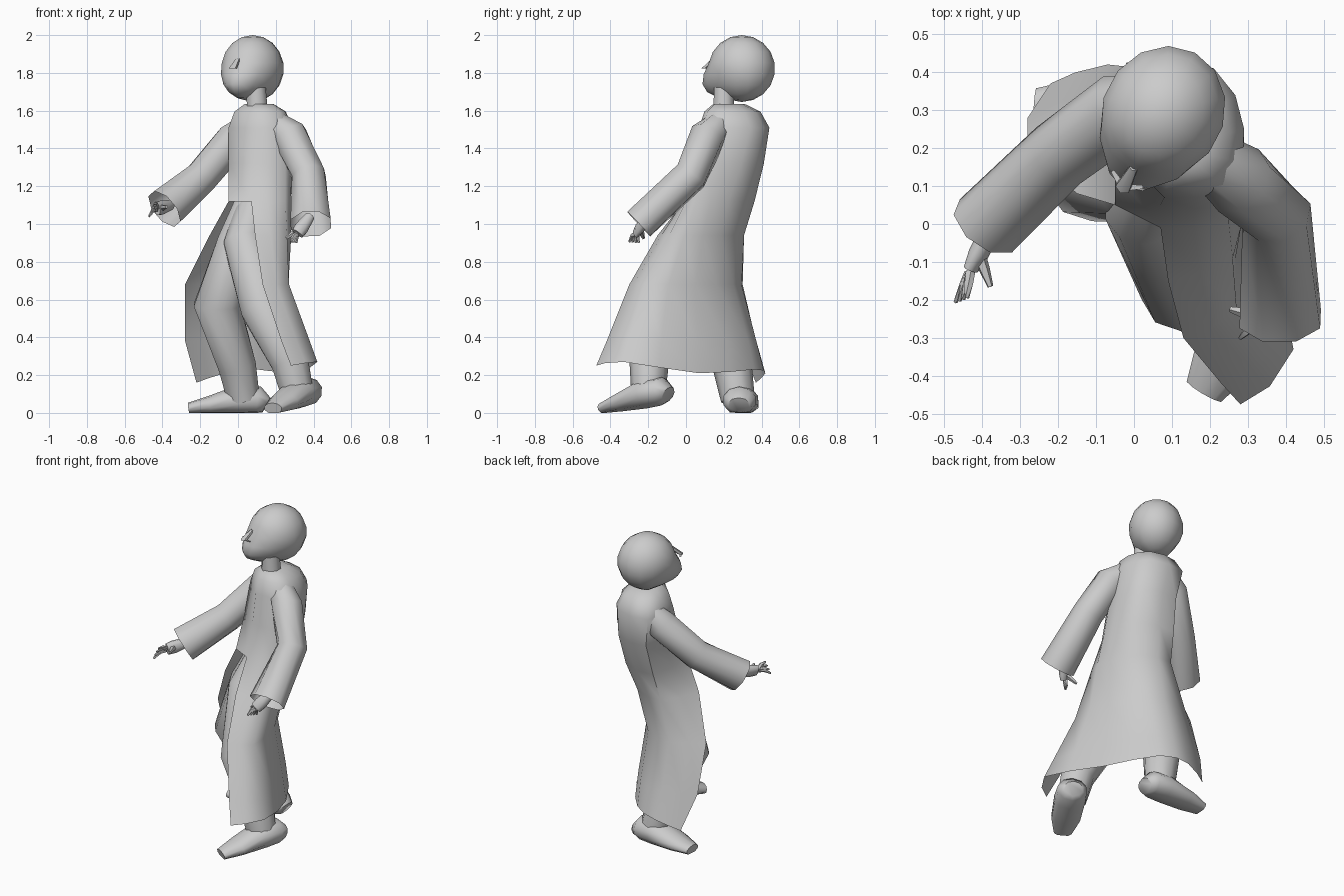
import bpy, bmesh, math
from mathutils import Vector, Matrix

if "Cube" in bpy.data.objects:
    bpy.data.objects.remove(bpy.data.objects["Cube"])


def finish(name, bm, angle=50):
    bmesh.ops.recalc_face_normals(bm, faces=bm.faces)
    me = bpy.data.meshes.new(name)
    bm.to_mesh(me)
    bm.free()
    ob = bpy.data.objects.new(name, me)
    bpy.context.collection.objects.link(ob)
    bpy.ops.object.select_all(action='DESELECT')
    ob.select_set(True)
    bpy.context.view_layer.objects.active = ob
    bpy.ops.object.shade_smooth_by_angle(angle=math.radians(angle))
    return ob


def loft(name, pts, widths, heights=None, n=8, ref=(0, 1, 0), open_end=False):
    """Tube through points, with half widths and half heights; never below the floor."""
    bm = bmesh.new()
    pts = [Vector(p) for p in pts]
    heights = heights or widths
    rings = []
    for i, p in enumerate(pts):
        d = (pts[min(i + 1, len(pts) - 1)] - pts[max(i - 1, 0)]).normalized()
        side = d.cross(Vector(ref)).normalized()
        up = side.cross(d)
        ring = []
        for k in range(n):
            a = 2 * math.pi * (k + 0.5) / n
            v = p + side * widths[i] * math.cos(a) + up * heights[i] * math.sin(a)
            v.z = max(v.z, 0)
            ring.append(bm.verts.new(v))
        rings.append(ring)
    for a, b in zip(rings, rings[1:]):
        for k in range(n):
            bm.faces.new((a[k], a[(k + 1) % n], b[(k + 1) % n], b[k]))
    bm.faces.new(rings[0])
    if not open_end:
        bm.faces.new(rings[-1])
    return finish(name, bm, 60)


# Long open robe: cross-sections run left flap edge -> left side -> back -> right flap edge
sections = {
    1.51: [(.08, .07), (.25, .09), (.29, .25), (.21, .41), (-.02, .425), (-.05, .20)],
    1.32: [(.07, .05), (.25, .05), (.29, .20), (.23, .37), (.01, .40), (-.05, .14)],
    1.12: [(.07, -.01), (.25, 0), (.28, .13), (.22, .31), (-.01, .355), (-.05, .05)],
    .94: [(.09, -.15), (.26, -.09), (.27, .09), (.17, .26), (-.03, .305), (-.15, .08)],
    .68: [(.13, -.30), (.27, -.22), (.23, .05), (.10, .25), (-.09, .30), (-.28, .19)],
    .38: [(.23, -.42), (.38, -.30), (.28, .06), (.10, .33), (-.08, .37), (-.28, .28)],
    .22: [(.28, -.475), (.42, -.33), (.30, .07), (.10, .36), (-.07, .42), (-.22, .37)],
}
rows = [[Vector((x, y, z)) for x, y in s] for z, s in sections.items()]
for v, dz in zip(rows[-1], (.03, .05, -.01, .01, -.01, -.06)):  # uneven hem
    v.z += dz
neck_base = Vector((.105, .205, 1.63))
shoulder = rows[0]
for shrink, z in ((.8, 1.595), (.45, 1.635)):  # sloping shoulders and collar
    ring = [neck_base.lerp(v, shrink) for v in shoulder]
    for v in ring:
        v.z = z
    rows.insert(0, ring)
bm = bmesh.new()
grid = []
for p in rows:
    out = [p[0]]
    for i in range(len(p) - 1):
        a, d = p[max(i - 1, 0)], p[min(i + 2, len(p) - 1)]
        out += [(9 * (p[i] + p[i + 1]) - a - d) / 16, p[i + 1]]
    grid.append([bm.verts.new(v) for v in out])
for r, (a, b) in enumerate(zip(grid, grid[1:])):
    for k in range(len(a) - 1):
        bm.faces.new((a[k], a[k + 1], b[k + 1], b[k]))
    if r < 4:  # closed chest above the opening
        bm.faces.new((a[-1], a[0], b[0], b[-1]))
bm.faces.new(grid[0])
finish("robe", bm, 60)

# Sleeves with open flared cuffs
arm_w, arm_h = (.07, .098, .094, .115), (.07, .098, .094, .095)
loft("left_sleeve", [(.18, .19, 1.54), (.275, .115, 1.465), (.375, .025, 1.255), (.385, -.25, 1.0)],
     arm_w, arm_h, open_end=True)
loft("right_sleeve", [(.05, .33, 1.52), (-.03, .305, 1.44), (-.20, .18, 1.24), (-.39, -.005, 1.08)],
     arm_w, arm_h, open_end=True)

# Trouser legs
leg_r = (.09, .115, .13, .105, .09)
loft("left_leg", [(.08, .15, 1.09), (.035, .045, .9), (.14, -.16, .55), (.275, -.195, .27), (.315, -.20, .1)],
     leg_r, n=10)
loft("right_leg", [(.06, .17, 1.09), (0, .12, .9), (-.11, .135, .57), (-.005, .245, .25), (.03, .275, .07)],
     leg_r, n=10)


# Shoes share one profile from heel to toe
def shoe(name, heel, toe, lift):
    heel, toe = Vector(heel), Vector(toe)
    pts, tall = [], (.045, .075, .08, .05, .03)
    for t, h in zip((0, .1, .35, .72, 1), tall):
        p = heel.lerp(toe, t)
        p.z = h * .8 + lift * (1 - t)
        pts.append(p)
    loft(name, pts, (.06, .09, .096, .09, .055), tall, 10, (0, 0, 1))


shoe("left_shoe", (.39, -.095, 0), (.185, -.44, 0), .06)
shoe("right_shoe", (.15, .28, 0), (-.26, .305, 0), .005)


# Hands: palm plus a fan of tapered fingers and a thumb
def hand(side, wrist, knuckle, first, last, thumb):
    wrist, knuckle, first, last, thumb = map(Vector, (wrist, knuckle, first, last, thumb))
    palm = wrist.lerp(knuckle, .7)
    loft(side + "_palm", [wrist, palm, knuckle], (.028, .04, .036), (.028, .026, .018))
    for i in range(4):
        tip = first.lerp(last, i / 3)
        mid = knuckle.lerp(tip, .5) + Vector((0, 0, .012))
        loft(f"{side}_finger_{i + 1}", [knuckle.lerp(tip, .1), mid, tip], (.013, .012, .006), n=5)
    loft(side + "_thumb", [palm, palm.lerp(thumb, .5), thumb], (.018, .015, .008), n=5)


hand("right", (-.36, .02, 1.10), (-.43, -.12, 1.08), (-.47, -.205, 1.04), (-.44, -.195, 1.11), (-.378, -.165, 1.09))
hand("left", (.38, -.20, 1.04), (.315, -.265, .95), (.28, -.30, .905), (.31, -.25, .90), (.255, -.225, .925))

# Neck
loft("neck", [(.105, .20, 1.57), (.095, .20, 1.72)], (.06, .056))

# Head: sphere with the face pushed forward and narrowed below, turned toward the right arm
place = Matrix.Translation((.077, .295, 1.823)) @ Matrix.Rotation(math.radians(-28), 4, 'Z')
bm = bmesh.new()
bmesh.ops.create_uvsphere(bm, u_segments=14, v_segments=9, radius=1)
for v in bm.verts:
    n = v.co.copy()
    t, low = max(-n.y, 0), max(.12 - n.z, 0)
    face = low * t ** .5
    v.co = Vector((n.x * .163 * (1 - .35 * face), n.y * .18 - .125 * face, n.z * (.177 - .02 * face)))
bm.transform(place)
finish("head", bm)

# Nose and lips on the face
nose = loft("nose", [(0, -.165, .05), (0, -.222, -.025), (0, -.215, -.05)], (.012, .022, .012), n=6)
lips = loft("lips", [(-.045, -.2, -.088), (0, -.226, -.084), (.045, -.2, -.088)], (.005, .011, .005), n=6)
for part in (nose, lips):
    part.data.transform(place)
